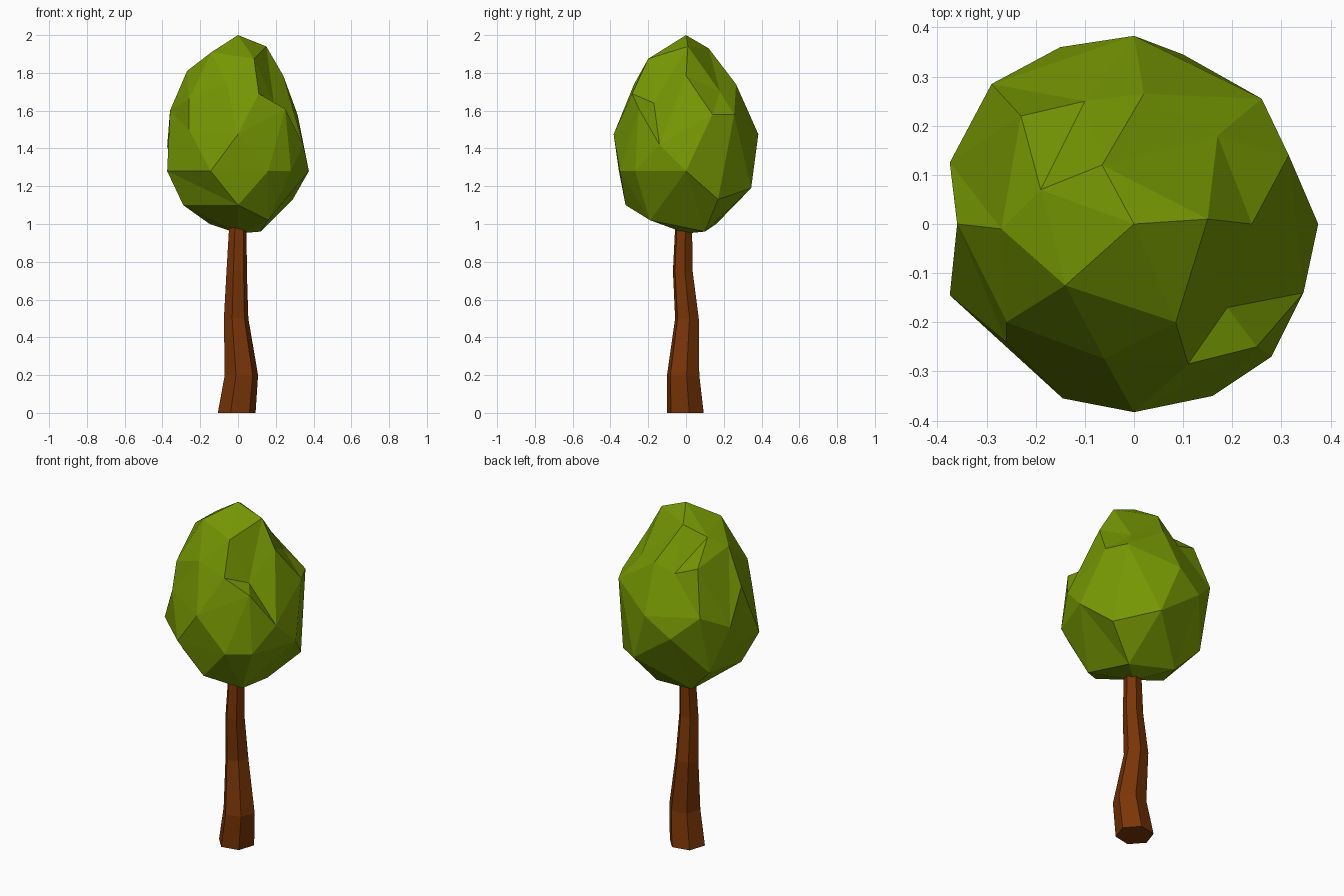
import bpy, bmesh
from math import cos, sin, pi
from mathutils import Vector


def finish(bm, name, color):
    bmesh.ops.recalc_face_normals(bm, faces=bm.faces)
    mesh = bpy.data.meshes.new(name)
    bm.to_mesh(mesh)
    bm.free()
    mat = bpy.data.materials.new(name + "_colour")
    mat.diffuse_color = (*color, 1)
    mesh.materials.append(mat)
    obj = bpy.data.objects.new(name, mesh)
    bpy.context.collection.objects.link(obj)
    return obj


# Trunk: crooked, tapering six-sided loft (centre x, centre y, z, radius)
SIDES = 6
sections = [(-0.007, -0.003, 0, 0.102), (0.018, -0.015, 0.2, 0.09),
            (-0.01, 0.005, 0.5, 0.066), (-0.007, -0.017, 0.75, 0.055),
            (0, -0.012, 1.02, 0.046)]
bm = bmesh.new()
rings = []
for x, y, z, r in sections:
    rings.append([bm.verts.new((x + r * cos(2 * pi * i / SIDES + 0.2),
                                y + r * sin(2 * pi * i / SIDES + 0.2), z))
                  for i in range(SIDES)])
for a, b in zip(rings, rings[1:]):
    for i in range(SIDES):
        j = (i + 1) % SIDES
        bm.faces.new((a[i], a[j], b[j], b[i]))
bm.faces.new(rings[0])
bm.faces.new(rings[-1])
finish(bm, "trunk", (0.19, 0.035, 0.002))

# Crown: stretched icosphere, crumpled by pulling its nearest point to each target
bm = bmesh.new()
bmesh.ops.create_icosphere(bm, subdivisions=2, radius=1)
for v in bm.verts:
    v.co = Vector((v.co.x * 0.383, v.co.y * 0.383, 1.475 + v.co.z * 0.525))
pulls = [
    # tip
    (0.15, 0.01, 1.94), (-0.19, 0.07, 1.87), (-0.14, -0.125, 1.91),
    (0.085, -0.2, 1.875), (-0.065, 0.12, 1.93),
    # upper lobe, with a hollow under its front right rim
    (0.24, 0, 1.785), (0.17, 0.18, 1.7), (0.02, 0.265, 1.74),
    (-0.1, 0.25, 1.7), (-0.23, 0.22, 1.75), (-0.27, -0.01, 1.81),
    (-0.26, -0.2, 1.66), (-0.06, -0.275, 1.74), (0.11, -0.285, 1.69),
    (0.25, -0.25, 1.61), (0.19, -0.17, 1.64),
    # waist
    (0.315, 0.14, 1.58), (0.26, 0.255, 1.58), (-0.29, 0.285, 1.5),
    (-0.375, 0.125, 1.41), (-0.36, 0, 1.6), (-0.26, -0.24, 1.5),
    (0.345, -0.14, 1.42),
    # lower bulges
    (0.375, 0, 1.28), (0.28, -0.27, 1.28), (0.16, -0.35, 1.28),
    (-0.145, -0.355, 1.28), (-0.375, -0.145, 1.28), (-0.33, 0.03, 1.25),
    (-0.29, 0.2, 1.15), (-0.15, 0.36, 1.37), (0.1, 0.345, 1.19),
    (0.29, 0.17, 1.13),
    # underside
    (0.12, 0.1, 0.96), (0.16, -0.19, 1.02), (0, -0.32, 1.1),
    (-0.29, -0.1, 1.1), (-0.15, 0.16, 1.0)]
free = {v: v.co.copy() for v in bm.verts}
for p in map(Vector, pulls):
    v = min(free, key=lambda k: (free[k] - p).length)
    v.co = p
    del free[v]
finish(bm, "crown", (0.18, 0.31, 0.001))
